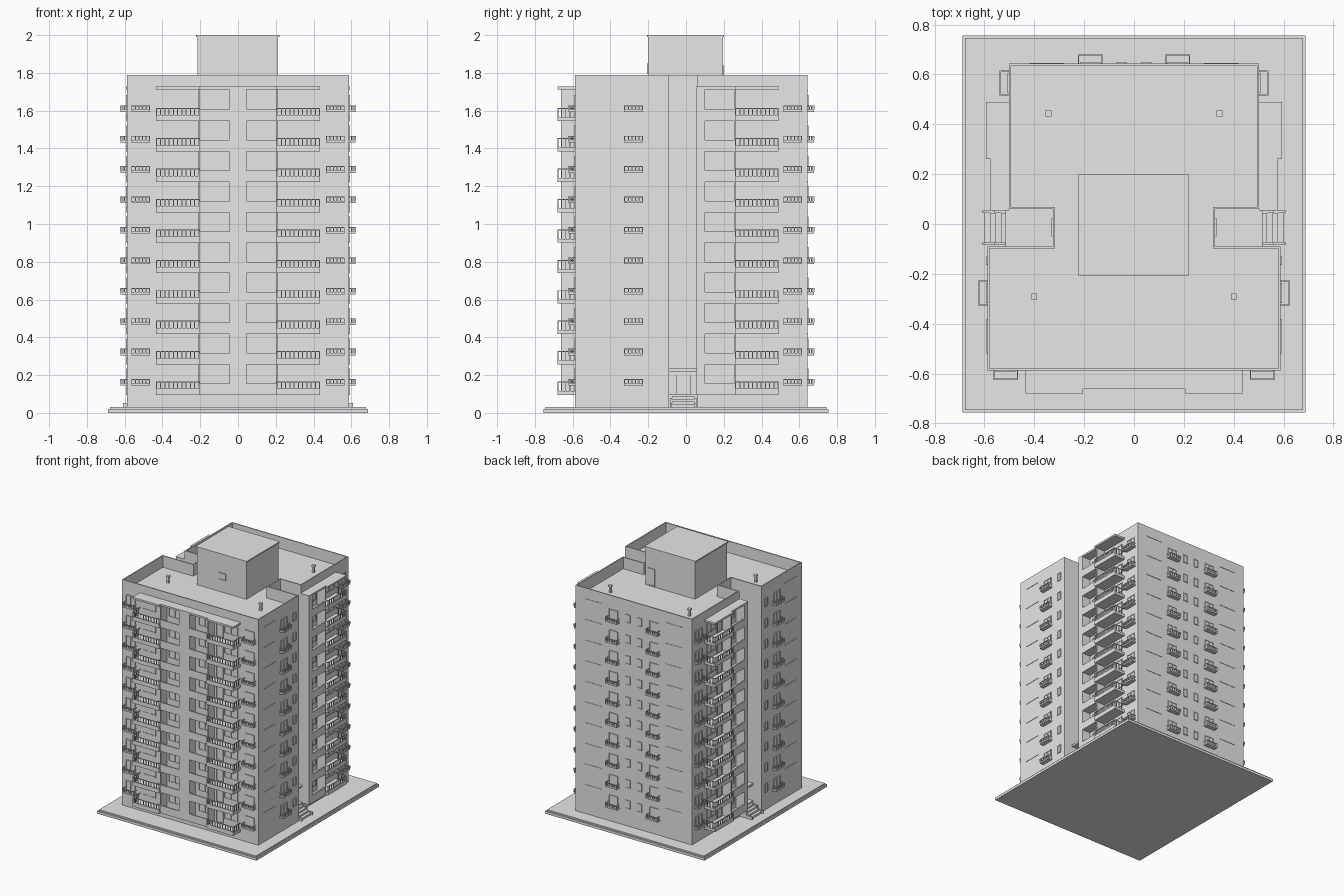
import bpy
import bmesh

if "Cube" in bpy.data.objects:
    bpy.data.objects.remove(bpy.data.objects["Cube"], do_unlink=True)

# One plain concrete colour
concrete = bpy.data.materials.new("concrete_grey")
concrete.use_nodes = True
GREY = (0.8, 0.8, 0.8, 1)
concrete.diffuse_color = GREY
concrete.node_tree.nodes["Principled BSDF"].inputs["Base Color"].default_value = GREY

parts = {}


def part(name):
    return parts.setdefault(name, bmesh.new() if name not in parts else None)


def box(name, a, b):
    """Axis aligned box between two opposite corners."""
    bm = part(name)
    lo = [min(p, q) for p, q in zip(a, b)]
    hi = [max(p, q) for p, q in zip(a, b)]
    verts = bmesh.ops.create_cube(bm, size=1)["verts"]
    for v in verts:
        v.co = [l if c < 0 else h for c, l, h in zip(v.co, lo, hi)]


def wall_box(name, wall, u, d, z):
    """Box on a wall: u along it, d outwards, z up."""
    box(name, (*wall(u[0], d[0]), z[0]), (*wall(u[1], d[1]), z[1]))


# Main dimensions
FRONT, BACK = -0.588, 0.643
WIDE, NARROW, CORE = 0.588, 0.502, 0.325
NOTCH0, NOTCH1 = -0.09, 0.06
TOP, ROOF = 1.79, 1.70
FLOORS = [0.096 + 0.161 * i for i in range(10)]

# Ground slab in two steps
box("ground_slab", (-0.688, -0.755, 0), (0.688, 0.755, 0.02))
box("ground_paving", (-0.678, -0.745, 0.02), (0.678, 0.745, 0.03))

# Tower block with sunken roof behind a thin parapet
half = [(WIDE, FRONT), (WIDE, NOTCH0), (CORE, NOTCH0), (CORE, NOTCH1),
        (NARROW, NOTCH1), (NARROW, BACK)]
outline = half + [(-x, y) for x, y in reversed(half)]
bm = part("building_block")
floor = bm.faces.new([bm.verts.new((x, y, 0.03)) for x, y in outline])
up = bmesh.ops.extrude_face_region(bm, geom=[floor], use_keep_orig=True)["geom"]
bmesh.ops.translate(bm, vec=(0, 0, TOP - 0.03),
                    verts=[g for g in up if isinstance(g, bmesh.types.BMVert)])
bmesh.ops.recalc_face_normals(bm, faces=bm.faces)
top = max(bm.faces, key=lambda f: f.calc_center_median().z)
bmesh.ops.inset_region(bm, faces=[top], thickness=0.012)
roof = bmesh.ops.extrude_discrete_faces(bm, faces=[top])["faces"][0]
bmesh.ops.translate(bm, vec=(0, 0, ROOF - TOP), verts=roof.verts)


# Windows: frame bars and a mullion around a thin pane
def window(wall, u0, u1, z0, z1, mullion=True):
    t = 0.005
    wall_box("window_panes", wall, (u0, u1), (-0.002, 0.002), (z0, z1))
    bars = [u0, u1 - t] + ([(u0 + u1 - t) / 2] if mullion else [])
    for u in bars:
        wall_box("window_frames", wall, (u, u + t), (0, 0.006), (z0, z1))
    for z in (z0, z1 - t):
        wall_box("window_frames", wall, (u0, u1), (0, 0.006), (z, z + t))


def railing(name, wall, u0, u1, d0, d1, z0, z1, count):
    """Pickets and top rail along the front and both ends."""
    t = 0.005
    wall_box(name, wall, (u0, u1), (d1 - t, d1), (z1 - t, z1))
    for i in range(count + 1):
        u = u0 + (u1 - u0 - t) * i / count
        wall_box(name, wall, (u, u + t), (d1 - t, d1), (z0, z1))
    for u in (u0, u1 - t):
        wall_box(name, wall, (u, u + t), (d0, d1), (z1 - t, z1))
        for i in range(1, 4):
            d = d0 + (d1 - d0) * i / 4
            wall_box(name, wall, (u, u + t), (d, d + t), (z0, z1))


# Small balcony with its tall window
def small_balcony(wall, centre, z):
    u0, u1 = centre - 0.05, centre + 0.05
    wall_box("small_balcony_floors", wall, (u0, u1), (0, 0.034), (z + 0.048, z + 0.060))
    railing("small_balcony_rails", wall, u0, u1, 0, 0.037, z + 0.060, z + 0.083, 5)
    window(wall, centre - 0.04, centre + 0.04, z + 0.060, z + 0.138)


# Bay: end pier, loggia with solid parapet, then an open balcony
def bay(wall):
    pier, split, end = 0.045, 0.205, 0.435
    inner, outer = 0.073, 0.092
    wall_box("bay_piers", wall, (0, pier), (0, inner), (FLOORS[0], 1.715))
    wall_box("bay_dividers", wall, (split - 0.005, split + 0.005), (0, inner),
             (FLOORS[0], 1.715))
    wall_box("bay_canopies", wall, (0, split), (0, inner), (1.713, 1.727))
    wall_box("bay_canopies", wall, (split, end), (0, outer), (1.713, 1.727))
    for z in FLOORS:
        wall_box("loggia_floors", wall, (pier, split), (0, inner), (z, z + 0.02))
        wall_box("loggia_parapets", wall, (pier, split), (inner - 0.01, inner), (z, z + 0.06))
        wall_box("balcony_floors", wall, (split, end), (0, outer), (z, z + 0.02))
        wall_box("balcony_kerbs", wall, (split, end), (outer - 0.008, outer), (z, z + 0.032))
        railing("balcony_rails", wall, split, end, 0, outer, z + 0.02, z + 0.07, 10)
        window(wall, 0.075, 0.185, z + 0.065, z + 0.138)
        window(wall, 0.225, 0.285, z + 0.022, z + 0.138, False)
        window(wall, 0.295, 0.41, z + 0.065, z + 0.138)


# Dress every wall, mirrored left and right
for s in (1, -1):
    front = lambda u, d: (s * u, FRONT - d)
    rear = lambda u, d: (s * u, BACK + d)
    front_side = lambda u, d: (s * (WIDE + d), u)
    rear_side = lambda u, d: (s * (NARROW + d), u)
    bay_side = lambda u, d: (s * (NARROW + d), NOTCH1 - 0.005 + u)
    core_side = lambda u, d: (s * (CORE + d), u)
    bay(front)
    bay(bay_side)
    for z in FLOORS:
        small_balcony(front, 0.515, z)
        small_balcony(rear, 0.175, z)
        small_balcony(front_side, -0.277, z)
        small_balcony(rear_side, 0.565, z)
        window(front_side, -0.165, -0.13, z + 0.07, z + 0.135, False)
        window(rear, 0.03, 0.07, z + 0.07, z + 0.135, False)
        window(core_side, -0.05, 0.025, z + 0.07, z + 0.135)
        # Thin joints at floor level on the blank wall panels
        wall_box("wall_joints", rear, (0.28, 0.42), (0, 0.003), (z + 0.159, z + 0.162))
        wall_box("wall_joints", front_side, (-0.52, -0.38), (0, 0.003), (z + 0.159, z + 0.162))

    # Entrance landing, canopy, door and steps
    wall_box("entrance_landing", core_side, (NOTCH0, NOTCH1), (0, 0.19), (0.03, 0.1))
    wall_box("entrance_canopy", core_side, (NOTCH0, NOTCH1), (0, 0.19), (0.22, 0.235))
    wall_box("entrance_door", core_side, (-0.05, 0.025), (0, 0.008), (0.1, 0.2))
    for i in range(4):
        wall_box("entrance_steps", core_side, (-0.075, 0.045),
                 (0.19, 0.275 - 0.022 * i), (0.03, 0.045 + 0.014 * i))
    for y in (-0.085, 0.045):
        wall_box("step_cheeks", core_side, (y, y + 0.01), (0.19, 0.285), (0.03, 0.052))
        wall_box("step_cheeks", core_side, (y, y + 0.01), (0.19, 0.235), (0.03, 0.08))

    # Roof vents
    for x, y in ((0.4, -0.29), (0.342, 0.444)):
        box("roof_vents", (s * x - 0.008, y - 0.008, ROOF), (s * x + 0.008, y + 0.008, 1.745))
        box("vent_caps", (s * x - 0.012, y - 0.012, 1.745), (s * x + 0.012, y + 0.012, 1.757))

# Lift house on the roof with cap, window and door
box("lift_house", (-0.215, -0.2, ROOF), (0.212, 0.195, 1.99))
box("lift_house_cap", (-0.222, -0.206, 1.99), (0.219, 0.201, 2.0))
window(lambda u, d: (u, -0.2 - d), -0.03, 0.035, 1.795, 1.85)
window(lambda u, d: (u, 0.195 + d), 0.13, 0.19, 1.705, 1.84, False)

# Turn each collected part into an object
for name, bm in parts.items():
    mesh = bpy.data.meshes.new(name)
    bm.to_mesh(mesh)
    bm.free()
    mesh.materials.append(concrete)
    bpy.context.scene.collection.objects.link(bpy.data.objects.new(name, mesh))
